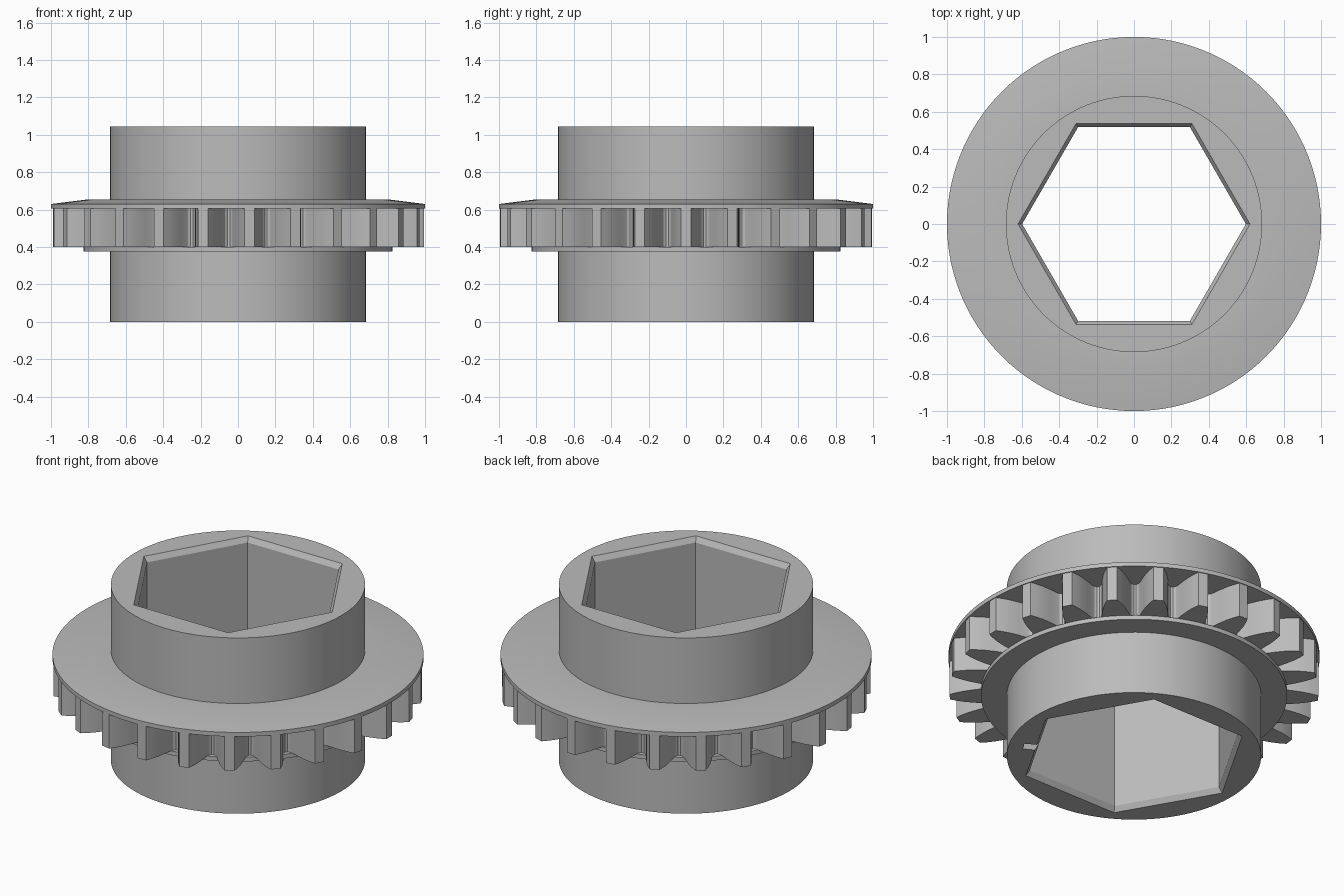
import bpy
import bmesh
from math import cos, sin, tau, radians

if "Cube" in bpy.data.objects:
    bpy.data.objects.remove(bpy.data.objects["Cube"])

grey = bpy.data.materials.new("plain_grey")
grey.use_nodes = True
colour = (0.5, 0.5, 0.5, 1)
grey.diffuse_color = colour
grey.node_tree.nodes["Principled BSDF"].inputs["Base Color"].default_value = colour

SEGMENTS = 120
TEETH = 25


def circle(radius, z, count=SEGMENTS):
    return [(radius * cos(tau * i / count), radius * sin(tau * i / count), z)
            for i in range(count)]


def loft(name, rings, closed=False):
    """Skin matching rings; join the ends together or cap them."""
    bm = bmesh.new()
    loops = [[bm.verts.new(p) for p in ring] for ring in rings]
    n = len(loops[0])
    pairs = list(zip(loops, loops[1:]))
    if closed:
        pairs.append((loops[-1], loops[0]))
    else:
        bm.faces.new(loops[0])
        bm.faces.new(loops[-1])
    for a, b in pairs:
        for i in range(n):
            j = (i + 1) % n
            bm.faces.new((a[i], a[j], b[j], b[i]))
    bmesh.ops.recalc_face_normals(bm, faces=bm.faces)
    mesh = bpy.data.meshes.new(name)
    bm.to_mesh(mesh)
    bm.free()
    mesh.materials.append(grey)
    obj = bpy.data.objects.new(name, mesh)
    bpy.context.collection.objects.link(obj)
    return obj


def activate(obj):
    bpy.ops.object.select_all(action='DESELECT')
    obj.select_set(True)
    bpy.context.view_layer.objects.active = obj


def cut(obj, cutter):
    cutter.hide_render = True
    mod = obj.modifiers.new("cut", 'BOOLEAN')
    mod.operation = 'DIFFERENCE'
    mod.solver = 'EXACT'
    mod.object = cutter
    activate(obj)
    bpy.ops.object.modifier_apply(modifier=mod.name)
    bpy.data.objects.remove(cutter)


# Hub: tall cylinder with a hexagonal bore, chamfered at both ends
HEIGHT, BORE, CHAMFER, DEPTH = 1.045, 0.598, 0.022, 0.03
hub = loft("hub", [circle(0.685, 0), circle(0.685, HEIGHT)])
wide = BORE + CHAMFER
cut(hub, loft("bore_cutter", [
    circle(wide, -0.1, 6), circle(wide, 0, 6), circle(BORE, DEPTH, 6),
    circle(BORE, HEIGHT - DEPTH, 6), circle(wide, HEIGHT, 6),
    circle(wide, HEIGHT + 0.1, 6)]))

# Small V notch in the bottom rim, in the middle of one bore flat
notch = [[(x, -0.035, -0.01), (x, 0.035, -0.01), (x, 0, 0.045)]
         for x in (0.45, 0.605)]
cutter = loft("notch_cutter", notch)
cutter.rotation_euler.z = radians(-30)
cut(hub, cutter)

# Flange with a gently sloped upper face
flange_profile = [(0.67, 0.605), (1, 0.605), (1, 0.63), (0.8, 0.655), (0.67, 0.655)]
flange = loft("flange", [circle(r, z) for r, z in flange_profile], closed=True)

# Thin ring below the teeth
ring_profile = [(0.67, 0.375), (0.825, 0.375), (0.825, 0.4), (0.67, 0.4)]
lower_ring = loft("lower_ring", [circle(r, z) for r, z in ring_profile], closed=True)

# Toothed band: half of one tooth as (radius, half width), mirrored and repeated
half_tooth = [(0.995, 0.027), (0.96, 0.043), (0.92, 0.057), (0.87, 0.069),
              (0.83, 0.076), (0.81, 0.083), (0.8, 0.094)]
outline = []
for tooth in range(TEETH):
    centre = tau * tooth / TEETH
    sides = [(r, -w) for r, w in reversed(half_tooth)] + half_tooth
    outline += [(r, centre + w / r) for r, w in sides]


def band(z, inner=None):
    return [((inner or r) * cos(a), (inner or r) * sin(a), z) for r, a in outline]


teeth = loft("toothed_band", [band(0.4, 0.67), band(0.4), band(0.605),
                              band(0.605, 0.67)], closed=True)

for part in (hub, flange, lower_ring, teeth):
    activate(part)
    bpy.ops.object.shade_smooth_by_angle(angle=radians(25))
